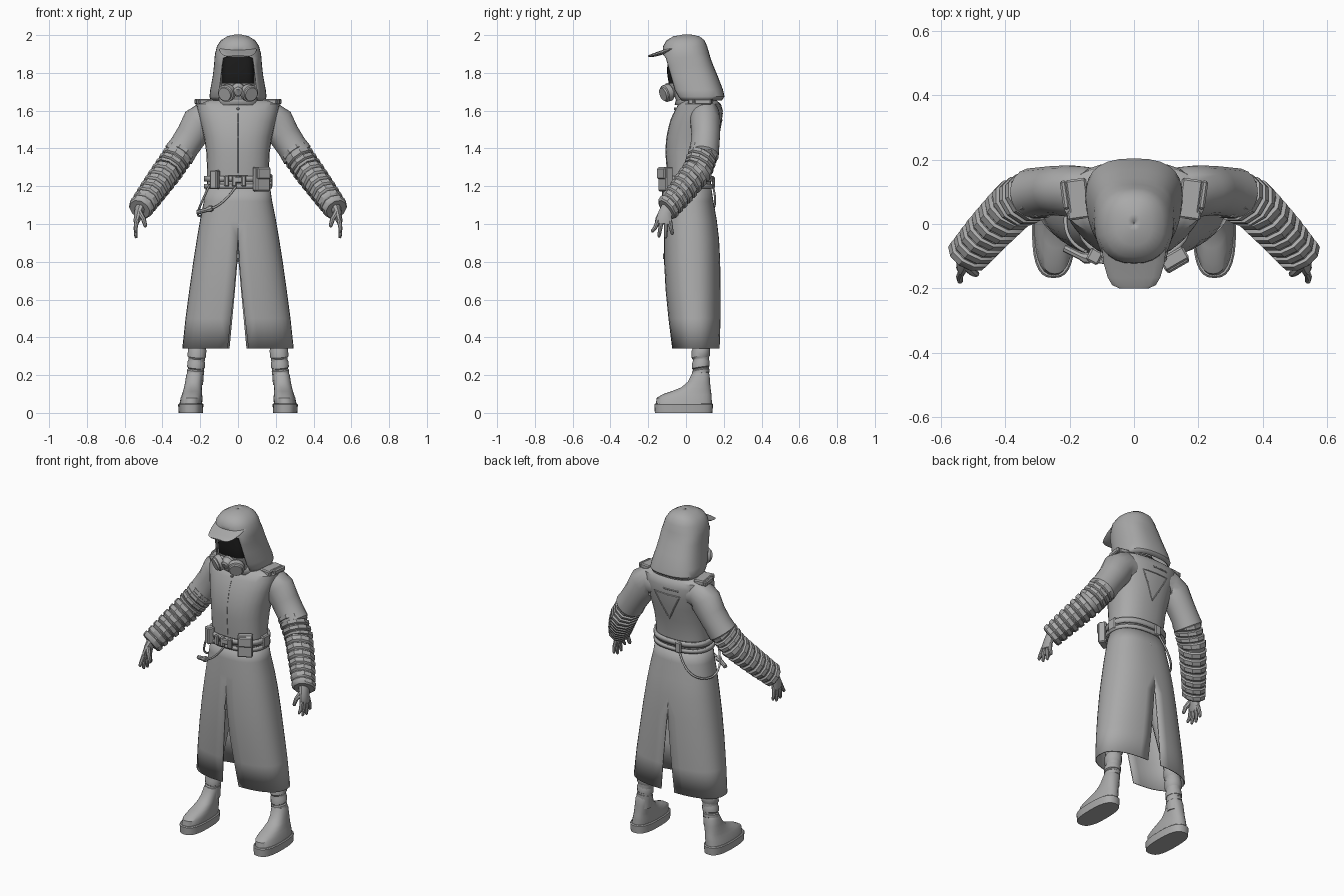
import bpy, bmesh, math
from mathutils import Vector, Matrix
from mathutils.bvhtree import BVHTree

if "Cube" in bpy.data.objects:
    bpy.data.objects.remove(bpy.data.objects["Cube"])


def material(name, value):
    m = bpy.data.materials.new(name)
    m.use_nodes = True
    col = (value, value, value, 1)
    m.diffuse_color = col
    m.node_tree.nodes["Principled BSDF"].inputs["Base Color"].default_value = col
    return m


GREY = material("grey cloth", 0.4)
BLACK = material("black visor", 0.012)


def finish(name, bm, mat=GREY, thick=0):
    bmesh.ops.remove_doubles(bm, verts=bm.verts, dist=0.0005)
    bmesh.ops.recalc_face_normals(bm, faces=bm.faces)
    mesh = bpy.data.meshes.new(name)
    bm.to_mesh(mesh)
    bm.free()
    mesh.materials.append(mat)
    ob = bpy.data.objects.new(name, mesh)
    bpy.context.collection.objects.link(ob)
    if thick:
        mod = ob.modifiers.new("thickness", "SOLIDIFY")
        mod.thickness, mod.offset = thick, 0
    return ob


def sheet(name, rows, n=14, e=0.85, x0=0, lean=0, cap=False, thick=0):
    """Two mirrored half shells; row = z, half width, front y, back y, front gap, back gap."""
    bm = bmesh.new()
    for side in (1, -1):
        grid = []
        for z, w, yf, yb, *gaps in rows:
            gf, gb = gaps if gaps else (0, 0)
            line = []
            for i in range(n + 1):
                t = i / n
                c = math.cos(math.pi * t)
                s = max(0, math.sin(math.pi * t)) ** e
                gap = gf + (gb - gf) * t
                y = (yf + yb) / 2 - (yb - yf) / 2 * math.copysign(abs(c) ** e, c)
                x = gap + (w - gap) * s
                line.append(bm.verts.new((x0 + lean * z + side * x, y, z)))
            grid.append(line)
        for a, b in zip(grid, grid[1:]):
            for i in range(n):
                bm.faces.new((a[i], a[i + 1], b[i + 1], b[i]))
    bmesh.ops.remove_doubles(bm, verts=bm.verts, dist=0.0005)
    if cap:
        bmesh.ops.holes_fill(bm, edges=bm.edges, sides=0)
    return finish(name, bm, thick=thick)


def tube(name, path, n=12, ref=(0, 1, 0), tilt=0, mat=GREY):
    """Capped tube; point = x, y, z, radius[, second radius]."""
    bm, rings = bmesh.new(), []
    pts = [Vector(p[:3]) for p in path]
    for i, p in enumerate(path):
        t = (pts[min(i + 1, len(pts) - 1)] - pts[max(i - 1, 0)]).normalized()
        a = t.cross(Vector(ref)).normalized()
        b = a.cross(t)
        ring = []
        for k in range(n):
            ang = math.tau * k / n
            off = a * p[3] * math.cos(ang) + b * p[-1] * math.sin(ang)
            ring.append(bm.verts.new(pts[i] + off + t * tilt * p[3] * math.sin(ang)))
        rings.append(ring)
    for r, q in zip(rings, rings[1:]):
        for k in range(n):
            bm.faces.new((r[k], r[(k + 1) % n], q[(k + 1) % n], q[k]))
    bm.faces.new(rings[0])
    bm.faces.new(rings[-1])
    return finish(name, bm, mat)


def wraps(path, count):
    """Turn a smooth path into stacked cloth bands."""
    out = []
    for i in range(count):
        for f, k in ((.06, .91), (.2, 1.05), (.75, 1.03), (.94, .91)):
            u = (i + f) / count * (len(path) - 1)
            j = min(int(u), len(path) - 2)
            p = Vector(path[j][:3]).lerp(Vector(path[j + 1][:3]), u - j)
            r = path[j][3] + (path[j + 1][3] - path[j][3]) * (u - j)
            out.append((*p, r * k))
    return out


def box(name, loc, size, rot=0, bevel=0.006):
    bm = bmesh.new()
    bmesh.ops.create_cube(bm, size=1)
    bmesh.ops.scale(bm, vec=size, verts=bm.verts)
    bmesh.ops.bevel(bm, geom=bm.edges[:], offset=bevel, segments=1, affect='EDGES')
    turn = Matrix.Translation(loc) @ Matrix.Rotation(math.radians(rot), 4, 'Z')
    bmesh.ops.transform(bm, matrix=turn, verts=bm.verts)
    return finish(name, bm)


def cord(name, pts, r, closed=False, smooth=True):
    cu = bpy.data.curves.new(name, 'CURVE')
    cu.dimensions, cu.bevel_depth, cu.bevel_resolution = '3D', r, 1
    sp = cu.splines.new('NURBS' if smooth else 'POLY')
    sp.points.add(len(pts) - 1)
    for p, co in zip(sp.points, pts):
        p.co = (*co, 1)
    sp.use_cyclic_u = closed
    if smooth:
        sp.use_endpoint_u, sp.order_u = True, 4
    cu.materials.append(GREY)
    ob = bpy.data.objects.new(name, cu)
    bpy.context.collection.objects.link(ob)


# Coat: upper body and split skirt
torso = sheet("coat_body", [
    (1.18, .165, -.095, .13), (1.28, .163, -.1, .135), (1.38, .168, -.108, .155),
    (1.46, .18, -.103, .175), (1.54, .2, -.085, .19), (1.6, .215, -.06, .195),
    (1.635, .22, -.04, .185), (1.652, .2, -.01, .165), (1.665, .1, .0, .15),
    (1.67, .01, .07, .075)])
sheet("coat_skirt", [
    (.34, .292, -.07, .175, .055, .045), (.5, .275, -.09, .18, .037, .03),
    (.65, .255, -.105, .18, .02, .016), (.8, .234, -.113, .178, .007, .003),
    (.92, .215, -.113, .172, .001, .0), (1.02, .198, -.11, .16), (1.12, .178, -.103, .142),
    (1.2, .166, -.096, .13)], n=18, thick=.006)
sheet("collar", [(1.63, .11, -.055, .14), (1.69, .085, -.04, .12)], thick=.01)
bvh = BVHTree.FromPolygons([v.co for v in torso.data.vertices],
                           [p.vertices for p in torso.data.polygons])


def on_coat(x, z, side):
    hit = bvh.ray_cast(Vector((x, side, z)), Vector((0, -side, 0)))[0]
    return (x, hit.y, z)


# Stitched seams on back and front
corners = [(-.085, 1.55), (.085, 1.55), (0, 1.39)]
seam = []
for (x, z), (x2, z2) in zip(corners, corners[1:] + corners[:1]):
    seam += [on_coat(x + (x2 - x) * i / 6, z + (z2 - z) * i / 6, 1) for i in range(6)]
cord("back_seam", seam, .004, True, False)
cord("upper_back_seam", [on_coat(-.08 + .025 * i, 1.585, 1) for i in range(5)], .004, False, False)
cord("front_seam", [on_coat(0, 1.27 + .035 * i, -1) for i in range(10)], .002, False, False)
cord("skirt_seam", [(0, -.098, 1.19), (0, -.111, 1.02), (0, -.114, .9)], .002, False, False)
cord("back_skirt_seam", [(0, .132, 1.19), (0, .16, 1.02), (0, .179, .8)], .002, False, False)
box("collar_button", (0, -.058, 1.61), (.014, .012, .014), bevel=.003)
box("zip_pull", (0, -.118, .83), (.016, .01, .03), bevel=.003)

# Hood, brim and masked face
sheet("hood", [
    (1.655, .14, -.02, .185, .1, 0), (1.675, .147, -.035, .2, .1, 0),
    (1.71, .143, -.055, .192, .098, 0), (1.78, .13, -.075, .165, .09, 0),
    (1.84, .123, -.092, .14, .083, 0), (1.88, .12, -.103, .125, .076, 0),
    (1.9, .118, -.12, .12), (1.94, .108, -.118, .108), (1.97, .088, -.1, .095),
    (1.99, .055, -.065, .07), (1.998, .02, -.02, .03), (2.0, .002, 0, .005)], thick=.008)
tube("hood_brim", [(0, -.07, 1.93, .1, .012), (0, -.12, 1.91, .095, .012),
                   (0, -.165, 1.896, .082, .01), (0, -.19, 1.89, .068, .007),
                   (0, -.2, 1.888, .045, .004)], n=16, ref=(0, 0, 1))
face = sheet("masked_face", [
    (1.63, .07, -.04, .08), (1.7, .085, -.075, .08), (1.745, .088, -.092, .08),
    (1.8, .088, -.1, .08), (1.885, .085, -.098, .08)], n=16, e=.5)
face.data.materials.append(BLACK)
for f in face.data.polygons:
    if f.center.z > 1.74 and f.center.y < -.04 and abs(f.center.x) < .085:
        f.material_index = 1
tube("mask_snout", [(0, -.06, 1.715, .04), (0, -.1, 1.71, .036), (0, -.108, 1.707, .026),
                    (0, -.125, 1.702, .024), (0, -.128, 1.7, .015)], n=14, ref=(0, 0, 1))

# Belt and everything hung on it
for z, h in ((1.2, .022), (1.24, .03)):
    sheet("belt", [(z - h / 2, .172, -.108, .138), (z + h / 2, .172, -.11, .14)], thick=.014)
for x in (-.06, -.02, .03):
    box("belt_clip", (x, -.12, 1.228), (.026, .022, .06))
box("belt_buckle", (.0, -.124, 1.235), (.05, .014, .035))
box("large_pouch", (.125, -.108, 1.238), (.085, .045, .13), 30)
box("pouch_flap", (.13, -.118, 1.268), (.08, .04, .06), 30)
box("narrow_pouch", (-.122, -.1, 1.235), (.042, .045, .1), -28)
box("side_pouch", (.168, .02, 1.23), (.03, .06, .07))
box("back_clip", (-.05, .145, 1.22), (.04, .016, .065))
cord("front_strap", [(-.01, -.118, 1.2), (-.05, -.125, 1.14), (-.1, -.122, 1.09),
                     (-.15, -.105, 1.08)], .006)
tube("hanging_tool", [(-.135, -.11, 1.085, .014), (-.15, -.105, 1.08, .018),
                      (-.165, -.1, 1.075, .012), (-.215, -.075, 1.062, .012)], n=8)
cord("side_cable", [(-.06, .145, 1.19), (-.11, .17, 1.09), (-.2, .11, 1.03),
                    (-.225, -.02, 1.05), (-.185, -.07, 1.13), (-.15, -.085, 1.21)], .006)

for s in (1, -1):
    side = "left" if s == 1 else "right"

    def at(path):
        return [(p[0] * s, *p[1:]) for p in path]

    # Mask filters
    tube(side + "_filter", at([
        (.035, -.06, 1.705, .03), (.05, -.085, 1.698, .034), (.052, -.088, 1.697, .046),
        (.066, -.112, 1.69, .046), (.067, -.114, 1.689, .038), (.072, -.123, 1.686, .036)]),
        n=16, ref=(0, 0, 1))
    # Shoulder straps
    for x, y, w, d in ((.175, .085, .065, .11), (.17, .03, .075, .03), (.215, .09, .02, .09)):
        box(side + "_shoulder_strap", (x * s, y, 1.648), (w, d, .03), -8 * s)
    # Sleeve with rolled cuff
    tube(side + "_sleeve", at([
        (.09, .09, 1.555, .075, .08), (.165, .1, 1.57, .088, .08), (.205, .103, 1.535, .094, .08),
        (.245, .104, 1.47, .083, .077), (.285, .1, 1.41, .08, .077), (.315, .094, 1.365, .084, .08),
        (.322, .092, 1.355, .07, .07)]), n=18)
    # Wrapped forearm
    tube(side + "_forearm_wraps", at(wraps([
        (.3, .095, 1.385, .078), (.37, .062, 1.285, .078), (.45, -.022, 1.175, .072),
        (.522, -.105, 1.075, .064)], 11)), n=10, tilt=.2)
    # Hand
    tube(side + "_palm", at([
        (.515, -.095, 1.09, .03, .035), (.527, -.11, 1.055, .022, .038),
        (.535, -.117, 1.02, .018, .044), (.54, -.12, 1.0, .012, .04)]), n=10)
    for y, ty, tz in ((-.148, -.178, .955), (-.128, -.143, .93), (-.106, -.107, .925),
                      (-.086, -.073, .943)):
        tube(side + "_finger", at([
            (.535, y, 1.02, .012), (.542, (y + ty) / 2, .98, .011),
            (.54, ty, tz + .008, .009), (.538, ty, tz, .005)]), n=8)
    tube(side + "_thumb", at([
        (.52, -.13, 1.06, .016), (.5, -.15, 1.025, .013), (.49, -.155, .99, .01),
        (.489, -.156, .983, .005)]), n=8)
    # Leg with ankle wraps
    tube(side + "_trouser_leg", at([
        (.225, .08, .15, .04), (.212, .08, .4, .045), (.16, .065, .7, .065),
        (.1, .04, 1.0, .075)]), n=14)
    tube(side + "_ankle_wraps", at(wraps([
        (.228, .078, .17, .042), (.222, .078, .25, .045), (.21, .08, .42, .05)], 5)),
        n=12, tilt=.15)
    # Boot
    sheet(side + "_sole", [(0, .064, -.165, .14), (.045, .067, -.168, .143),
                           (.05, .062, -.163, .138)], x0=.25 * s, cap=True, e=.75)
    sheet(side + "_boot", [
        (.045, .06, -.16, .137), (.08, .058, -.155, .136), (.098, .053, -.125, .135),
        (.115, .05, -.075, .132), (.135, .047, -.025, .13), (.165, .045, .01, .127),
        (.2, .044, .028, .125), (.215, .04, .035, .12)], x0=.256 * s, lean=-.13 * s, cap=True)

# Soft shading with crisp edges
bpy.ops.object.select_all(action='DESELECT')
for ob in bpy.context.collection.objects:
    if ob.type == 'MESH':
        ob.select_set(True)
        bpy.context.view_layer.objects.active = ob
bpy.ops.object.shade_smooth_by_angle(angle=math.radians(35))
